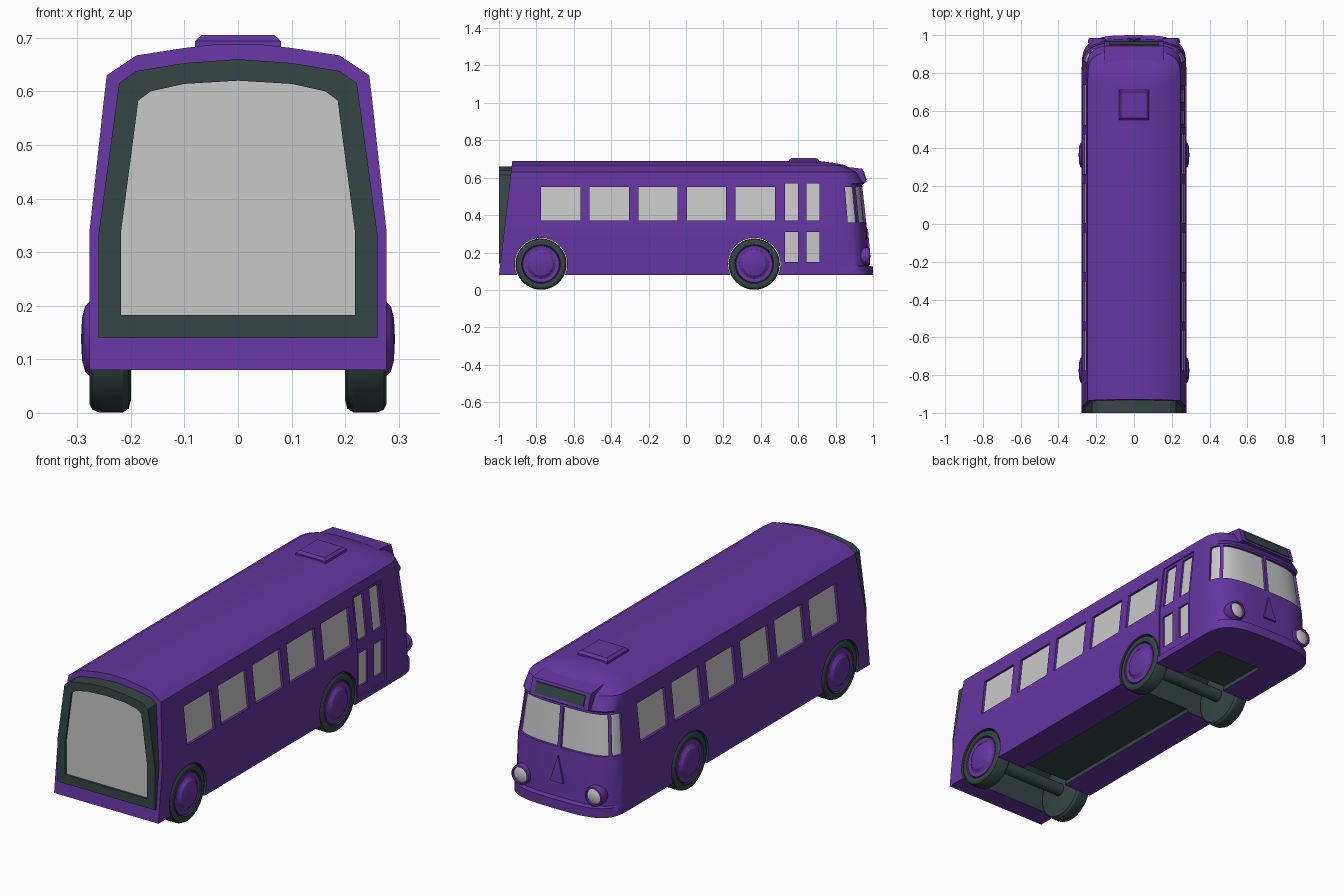
import bpy, bmesh
from math import sin, cos, pi, radians
from mathutils import Vector, Matrix

cube = bpy.data.objects.get("Cube")
if cube:
    bpy.data.objects.remove(cube)


def material(name, rgb):
    m = bpy.data.materials.new(name)
    m.use_nodes = True
    m.diffuse_color = (*rgb, 1)
    bsdf = next(n for n in m.node_tree.nodes if n.type == 'BSDF_PRINCIPLED')
    bsdf.inputs["Base Color"].default_value = (*rgb, 1)
    return m


MATS = [material("purple_paint", (0.13, 0.036, 0.352)),
        material("dark_rubber", (0.036, 0.061, 0.061)),
        material("pale_glass", (0.58, 0.58, 0.58))]
PURPLE, DARK, GLASS = range(3)


def finish(name, bm, mat=None, smooth=True):
    bmesh.ops.recalc_face_normals(bm, faces=bm.faces)
    if mat is not None:
        for f in bm.faces:
            f.material_index = mat
    me = bpy.data.meshes.new(name)
    bm.to_mesh(me)
    bm.free()
    for m in MATS:
        me.materials.append(m)
    ob = bpy.data.objects.new(name, me)
    bpy.context.collection.objects.link(ob)
    if smooth:
        smooth_object(ob)
    return ob


def select(ob):
    bpy.ops.object.select_all(action='DESELECT')
    ob.select_set(True)
    bpy.context.view_layer.objects.active = ob


def smooth_object(ob):
    select(ob)
    bpy.ops.object.shade_smooth_by_angle(angle=radians(28))


def cut(ob, cutter):
    select(ob)
    mod = ob.modifiers.new("cut", 'BOOLEAN')
    mod.object, mod.operation, mod.solver = cutter, 'DIFFERENCE', 'EXACT'
    bpy.ops.object.modifier_apply(modifier=mod.name)
    bpy.data.objects.remove(cutter)


def bridge(bm, a, b):
    n = len(a)
    return [bm.faces.new((a[i], a[(i + 1) % n], b[(i + 1) % n], b[i])) for i in range(n)]


def loop(bm, pts):
    return [bm.verts.new(p) for p in pts]


def prism(name, front, back, mat):
    bm = bmesh.new()
    a, b = loop(bm, front), loop(bm, back)
    bridge(bm, a, b)
    bm.faces.new(a)
    bm.faces.new(b)
    return finish(name, bm, mat, False)


def lathe(name, profile, origin, direction, mat, steps=40):
    # profile of (radius, distance along direction)
    rot = Vector((0, 0, 1)).rotation_difference(Vector(direction)).to_matrix().to_4x4()
    bm = bmesh.new()
    vs = loop(bm, [(r, 0, h) for r, h in profile])
    edges = [bm.edges.new(p) for p in zip(vs, vs[1:])]
    bmesh.ops.spin(bm, geom=vs + edges, axis=(0, 0, 1), cent=(0, 0, 0),
                   angle=2 * pi, steps=steps, use_merge=True)
    bmesh.ops.remove_doubles(bm, verts=bm.verts, dist=1e-5)
    bm.transform(Matrix.Translation(origin) @ rot)
    return finish(name, bm, mat)


# Body: stacked plan outlines of (z, half width, front y, corner depth)
LEVELS = [(.08, .277, 1.0, .18), (.125, .277, 1.0, .18), (.13, .277, .978, .16),
          (.34, .277, .966, .16), (.56, .253, .942, .15), (.57, .252, .955, .15),
          (.63, .245, .92, .15), (.667, .19, .85, .14), (.681, .1, .78, .1),
          (.688, .04, .72, .04)]
K = 10 / 3


def rear_y(z):
    return -1 + (z - .08) * .117


def section(z):
    for a, b in zip(LEVELS, LEVELS[1:]):
        if a[0] <= z <= b[0]:
            t = (z - a[0]) / (b[0] - a[0])
            return [p + (q - p) * t for p, q in zip(a[1:], b[1:])]


bm = bmesh.new()
rings = []
for z, w, f, d in LEVELS:
    pts = [(w, rear_y(z), z)]
    for i in range(21):
        c, s = cos(pi * i / 20), sin(pi * i / 20)
        x = abs(c) ** .6 * (1 if c > 0 else -1)
        pts.append((w * x, f - d + d * abs(s) ** .6, z))
    pts.append((-w, rear_y(z), z))
    rings.append(loop(bm, pts))
for a, b in zip(rings, rings[1:]):
    bridge(bm, a, b)
bm.faces.new(rings[0])
bm.faces.new(rings[-1])
body = finish("body", bm, PURPLE, False)


# Recesses that follow the body skin
def side_path(y0, y1):
    return lambda z: [(section(z)[0], y) for y in (y0, y1)]


def nose_path(fractions):
    def path(z):
        w, f, d = section(z)
        return [(w * u, f - d + d * (1 - u ** K) ** (1 / K)) for u in fractions]
    return path


def recess(bm, path, zs, side, depth, mat):
    outer, inner = [], []
    for z in zs:
        pts = [Vector((x * side, y, z)) for x, y in path(z)]
        for i, p in enumerate(pts):
            t = pts[min(i + 1, len(pts) - 1)] - pts[max(i - 1, 0)]
            n = Vector((t.y, -t.x, 0)).normalized()
            if n.dot(p - Vector((0, min(p.y, .75), z))) < 0:
                n = -n
            outer.append(bm.verts.new(p + n * .03))
            inner.append(bm.verts.new(p - n * depth))
    n, rows = len(pts), len(zs)
    for r in range(rows - 1):
        for c in range(n - 1):
            i = r * n + c
            for grid, m in ((outer, PURPLE), (inner, mat)):
                bm.faces.new([grid[k] for k in (i, i + 1, i + n + 1, i + n)]).material_index = m
    rim = [*range(n), *[r * n + n - 1 for r in range(1, rows)],
           *reversed(range((rows - 1) * n, rows * n - 1)),
           *[r * n for r in range(rows - 2, 0, -1)]]
    bridge(bm, [outer[i] for i in rim], [inner[i] for i in rim])


bm = bmesh.new()
recess(bm, side_path(.51, .73), (.11, .34, .585), 1, .007, PURPLE)
cut(body, finish("door_cutter", bm, None, False))

bm = bmesh.new()
for y0, y1 in ((.53, .598), (.645, .713)):
    recess(bm, side_path(y0, y1), (.15, .31), 1, .016, GLASS)
    recess(bm, side_path(y0, y1), (.37, .57), 1, .016, GLASS)
for side, count in ((1, 5), (-1, 6)):
    for i in range(count):
        y = -.67 + .26 * i
        recess(bm, side_path(y - .105, y + .105), (.37, .55), side, .012, GLASS)
    recess(bm, nose_path((.03, .25, .45, .6, .72, .8, .86)), (.36, .55), side, .012, GLASS)
    recess(bm, nose_path((.905, .93, .955, .975, .988)), (.36, .55), side, .012, GLASS)
cut(body, finish("window_cutter", bm, None, False))

# Wheel wells and underside channel
AXLES = (-.775, .365)
for y in AXLES:
    cut(body, lathe("well_cutter", [(0, -.4), (.14, -.4), (.14, .4), (0, .4)],
                    (0, y, .138), (1, 0, 0), DARK))


def rect(x, y0, y1, z):
    return [(-x, y0, z), (x, y0, z), (x, y1, z), (-x, y1, z)]


cut(body, prism("channel_cutter", rect(.125, -.775, .76, .03), rect(.125, -.775, .76, .1), DARK))
smooth_object(body)

# Wheels, hubcaps and axles
TYRE = [(0, .2), (.115, .2), (.13, .204), (.137, .215), (.137, .26), (.132, .272),
        (.122, .277), (.104, .276), (.1, .268), (0, .268)]
HUB = [(.1, .268), (.097, .274), (.078, .272), (.07, .276), (.062, .285), (.04, .291), (0, .293)]
for y, place in zip(AXLES, ("rear", "front")):
    for s, side in ((1, "left"), (-1, "right")):
        lathe(f"{place}_{side}_tyre", TYRE, (0, y, .138), (s, 0, 0), DARK)
        lathe(f"{place}_{side}_hubcap", HUB, (0, y, .138), (s, 0, 0), PURPLE)
    lathe(f"{place}_axle", [(0, -.21), (.03, -.21), (.03, .21), (0, .21)],
          (0, y, .138), (1, 0, 0), DARK, 16)

# Rear window with a deep dark surround
OUTER = [(.26, .14), (.26, .335), (.222, .615), (.19, .638), (.1, .653), (0, .66)]
INNER = [(.218, .183), (.218, .34), (.186, .583), (.163, .6), (.1, .614), (0, .62)]


def arch(half, y):
    full = half + [(-x, z) for x, z in reversed(half[:-1])]
    return [(x, y, z) for x, z in full]


bm = bmesh.new()
base, rim, lip, pane = [loop(bm, arch(h, y)) for h, y in
                        ((OUTER, -.92), (OUTER, -1), (INNER, -1), (INNER, -.99))]
for a, b in ((base, rim), (rim, lip), (lip, pane)):
    for f in bridge(bm, a, b):
        f.material_index = DARK
bm.faces.new(base).material_index = DARK
bm.faces.new(pane).material_index = GLASS
finish("rear_window", bm, None, False)

# Roof hatch
bm = bmesh.new()
hatch = [loop(bm, rect(x, .63 - x, .63 + x, z)) for x, z in ((.08, .67), (.08, .694), (.068, .705))]
for a, b in zip(hatch, hatch[1:]):
    bridge(bm, a, b)
bm.faces.new(hatch[0])
bm.faces.new(hatch[-1])
finish("roof_hatch", bm, PURPLE, False)


# Sign box above the windscreen
def profile_prism(name, pts, x, mat):
    return prism(name, *[[(s * x, y, z) for y, z in pts] for s in (-1, 1)], mat)


profile_prism("sign_box", [(.9, .575), (.966, .575), (.942, .648), (.84, .66)], .155, PURPLE)
profile_prism("sign_plate", [(.95, .588), (.966, .588), (.951, .636), (.935, .636)], .13, DARK)

# Nose ridge and headlights
prism("nose_ridge", [(-.035, .984, .2), (.035, .984, .2), (0, .973, .325)],
      [(-.035, .95, .2), (.035, .95, .2), (0, .95, .325)], PURPLE)
for s, side in ((1, "left"), (-1, "right")):
    at = (s * .195, 0, .18)
    lathe(f"{side}_headlight_housing", [(0, .88), (.035, .9), (.046, .94), (.048, .97), (.045, .982),
                                        (.038, .984), (.036, .976), (0, .976)],
          at, (0, 1, 0), PURPLE, 28)
    lathe(f"{side}_headlight_lens", [(.037, .976), (.025, .982), (0, .986)],
          at, (0, 1, 0), GLASS, 28)
